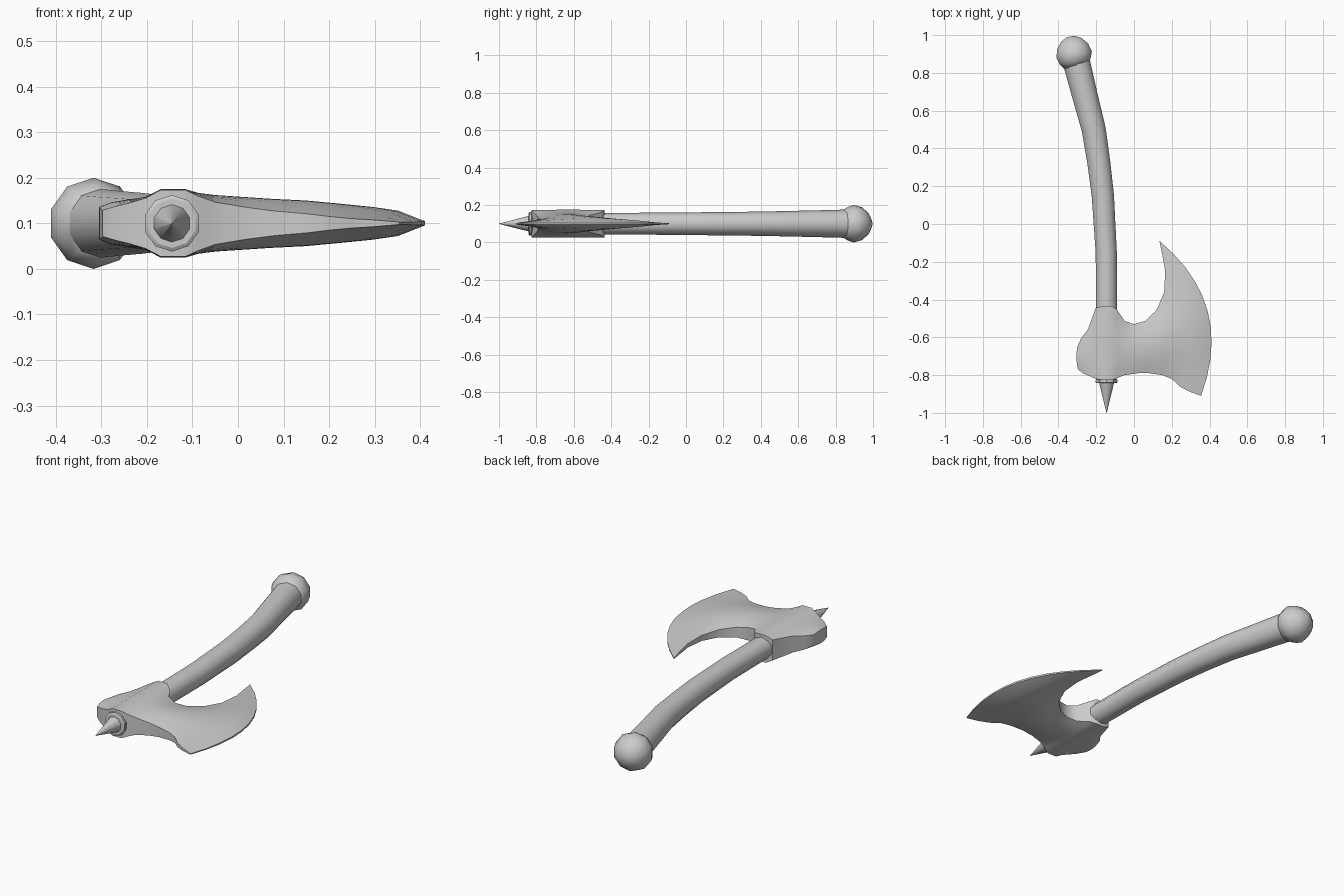
import bpy, bmesh, math
from mathutils import Vector

if "Cube" in bpy.data.objects:
    bpy.data.objects.remove(bpy.data.objects["Cube"])

ZC = 0.1      # height of the axe's mid plane
SIDES = 10


def finish(name, bm, angle):
    bmesh.ops.remove_doubles(bm, verts=bm.verts, dist=1e-5)
    bmesh.ops.recalc_face_normals(bm, faces=bm.faces)
    me = bpy.data.meshes.new(name)
    bm.to_mesh(me)
    bm.free()
    ob = bpy.data.objects.new(name, me)
    bpy.context.collection.objects.link(ob)
    bpy.ops.object.select_all(action='DESELECT')
    ob.select_set(True)
    bpy.context.view_layer.objects.active = ob
    bpy.ops.object.shade_smooth_by_angle(angle=math.radians(angle))
    return ob


def tube(name, rings, angle=40):
    """Loft round rings (x, y, radius) along a path in the mid plane."""
    bm = bmesh.new()
    loops = []
    for i, (x, y, r) in enumerate(rings):
        a, b = rings[max(i - 1, 0)], rings[min(i + 1, len(rings) - 1)]
        d = Vector((b[0] - a[0], b[1] - a[1], 0)).normalized()
        side = Vector((d.y, -d.x, 0))
        loop = []
        for k in range(SIDES):
            t = math.tau * (k + 0.5) / SIDES
            p = Vector((x, y, ZC)) + side * (r * math.cos(t))
            p.z += r * math.sin(t)
            loop.append(bm.verts.new(p))
        loops.append(loop)
    for a, b in zip(loops, loops[1:]):
        for k in range(SIDES):
            n = (k + 1) % SIDES
            bm.faces.new((a[k], a[n], b[n], b[k]))
    bm.faces.new(loops[0])
    bm.faces.new(loops[-1])
    return finish(name, bm, angle)


# Curved handle
tube("handle", [(-0.145, -0.80, 0.056), (-0.145, -0.43, 0.058), (-0.147, -0.15, 0.059),
                (-0.165, 0.15, 0.062), (-0.187, 0.33, 0.064), (-0.213, 0.50, 0.067),
                (-0.26, 0.68, 0.071), (-0.308, 0.87, 0.076)])

# Rounded knob at the end of the grip
tube("knob", [(-0.303, 0.835, 0.070), (-0.311, 0.866, 0.090), (-0.317, 0.897, 0.1),
              (-0.325, 0.940, 0.088), (-0.332, 0.975, 0.058), (-0.335, 0.993, 0.02)], 60)

# Collar and spike at the head end
tube("collar", [(-0.145, -0.80, 0.056), (-0.145, -0.822, 0.056), (-0.145, -0.826, 0.062),
                (-0.145, -0.838, 0.062), (-0.145, -0.843, 0.054)], 30)
tube("spike", [(-0.145, -0.835, 0.043), (-0.145, -1.0, 0.001)])

# Axe head columns: top xy, bottom xy, forward bulge, half thickness, rim fraction
COLUMNS = [
    (-0.300, -0.650, -0.297, -0.770, -0.006, 0.036, 0.80),
    (-0.280, -0.605, -0.270, -0.790, -0.004, 0.046, 0.80),
    (-0.245, -0.560, -0.240, -0.803, 0.0, 0.052, 0.85),
    (-0.203, -0.445, -0.203, -0.820, 0.0, 0.058, 0.95),
    (-0.170, -0.435, -0.170, -0.825, 0.0, 0.075, 0.97),
    (-0.115, -0.435, -0.115, -0.825, 0.0, 0.075, 0.97),
    (-0.088, -0.455, -0.088, -0.815, 0.0, 0.067, 0.90),
    (-0.050, -0.513, -0.050, -0.800, 0.0, 0.062, 0.75),
    (0.000, -0.530, 0.020, -0.790, 0.0, 0.058, 0.60),
    (0.060, -0.513, 0.080, -0.790, 0.0, 0.054, 0.50),
    (0.120, -0.455, 0.150, -0.800, 0.015, 0.050, 0.42),
    (0.160, -0.360, 0.200, -0.820, 0.045, 0.043, 0.35),
    (0.165, -0.250, 0.245, -0.862, 0.090, 0.036, 0.30),
    (0.150, -0.165, 0.300, -0.890, 0.118, 0.029, 0.25),
    (0.135, -0.090, 0.355, -0.910, 0.150, 0.005, 0.50),
]
ROWS = 10
bm = bmesh.new()
upper, lower = [], []
for tx, ty, bx, by, bulge, half, rim in COLUMNS:
    top, bot = Vector((tx, ty, 0)), Vector((bx, by, 0))
    d = (bot - top).normalized()
    out = Vector((-d.y, d.x, 0))
    up, low = [], []
    for j in range(ROWS + 1):
        t = j / ROWS
        p = top.lerp(bot, t) + out * (bulge * 4 * t * (1 - t))
        h = half * (rim + (1 - rim) * math.sin(math.pi * t))
        up.append(bm.verts.new((p.x, p.y, ZC + h)))
        low.append(bm.verts.new((p.x, p.y, ZC - h)))
    upper.append(up)
    lower.append(low)
for i in range(len(COLUMNS) - 1):
    for g in (upper, lower):
        for j in range(ROWS):
            bm.faces.new((g[i][j], g[i + 1][j], g[i + 1][j + 1], g[i][j + 1]))
    for j in (0, ROWS):
        bm.faces.new((upper[i][j], upper[i + 1][j], lower[i + 1][j], lower[i][j]))
for i in (0, -1):
    for j in range(ROWS):
        bm.faces.new((upper[i][j], upper[i][j + 1], lower[i][j + 1], lower[i][j]))
finish("axe_head", bm, 40)
